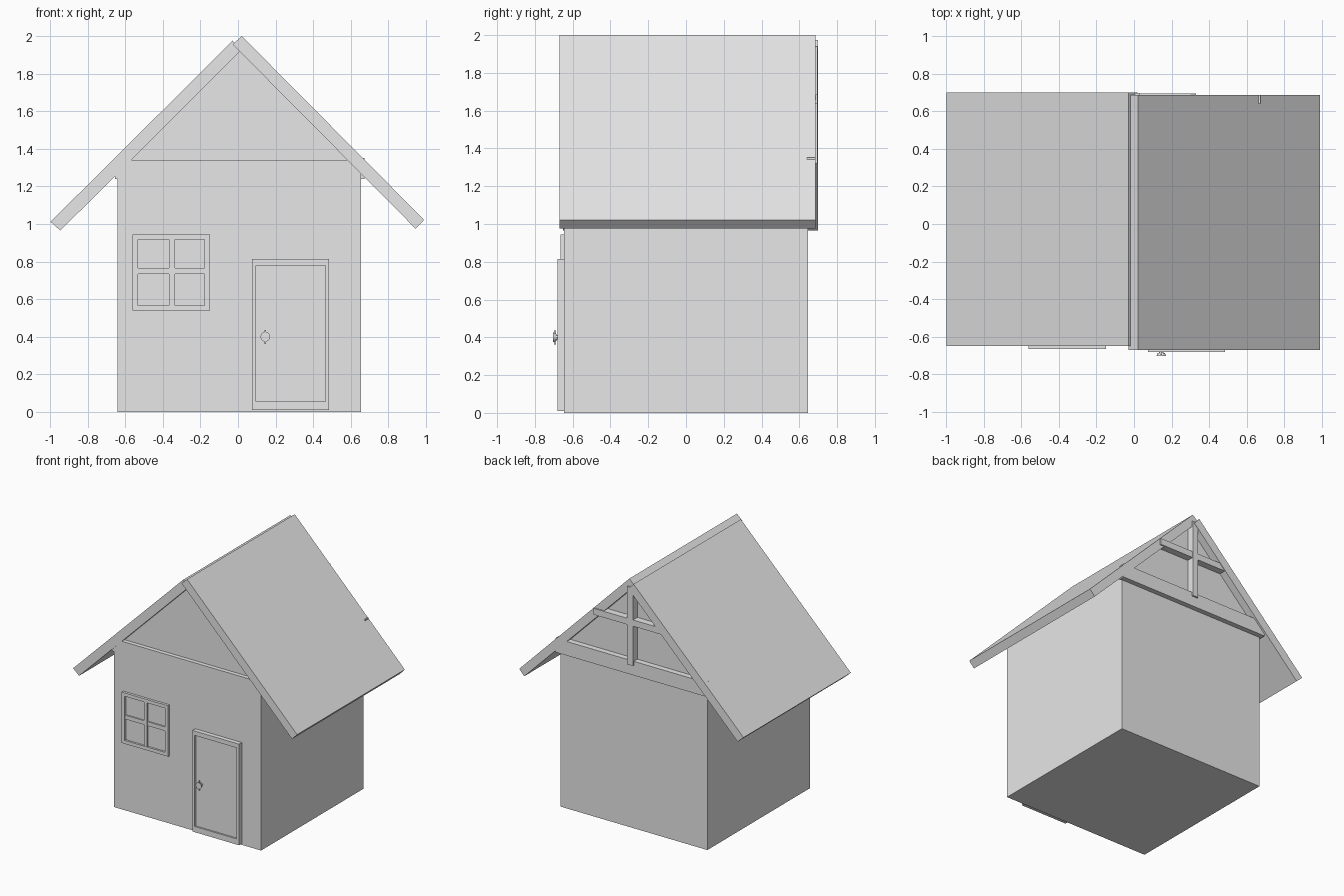
import bpy
import bmesh
from mathutils import Matrix

cube = bpy.data.objects.get("Cube")
if cube:
    bpy.data.objects.remove(cube, do_unlink=True)

GREY = (0.8, 0.8, 0.8, 1.0)
mat = bpy.data.materials.new("plain_grey")
mat.use_nodes = True
mat.diffuse_color = GREY
mat.node_tree.nodes["Principled BSDF"].inputs["Base Color"].default_value = GREY


def finish(name, bm):
    bmesh.ops.recalc_face_normals(bm, faces=bm.faces)
    mesh = bpy.data.meshes.new(name)
    bm.to_mesh(mesh)
    bm.free()
    mesh.materials.append(mat)
    obj = bpy.data.objects.new(name, mesh)
    bpy.context.collection.objects.link(obj)
    return obj


def prism(name, profile, y0, y1):
    """Extrude an (x, z) profile along y."""
    bm = bmesh.new()
    face = bm.faces.new([bm.verts.new((x, y0, z)) for x, z in profile])
    grown = bmesh.ops.extrude_face_region(bm, geom=[face])["geom"]
    verts = [g for g in grown if isinstance(g, bmesh.types.BMVert)]
    bmesh.ops.translate(bm, vec=(0, y1 - y0, 0), verts=verts)
    return finish(name, bm)


def box(name, x0, x1, y0, y1, z0, z1):
    return prism(name, [(x0, z0), (x1, z0), (x1, z1), (x0, z1)], y0, y1)


def frame(name, x0, x1, z0, z1, y0, y1, side, bottom, top):
    """Four bars around a rectangular opening."""
    box(name + "_left", x1 - side, x1, y0, y1, z0, z1)
    box(name + "_right", x0, x0 + side, y0, y1, z0, z1)
    box(name + "_bottom", x0 + side, x1 - side, y0, y1, z0, z0 + bottom)
    box(name + "_top", x0 + side, x1 - side, y0, y1, z1 - top, z1)


def turned(name, x, z, y0, y1, r0, r1, sides):
    """Round or tapered part whose axis runs along y."""
    bm = bmesh.new()
    place = Matrix.Translation((x, (y0 + y1) / 2, z)) @ Matrix.Rotation(1.5708, 4, "X")
    bmesh.ops.create_cone(bm, cap_ends=True, segments=sides, radius1=r0,
                          radius2=r1, depth=abs(y1 - y0), matrix=place)
    return finish(name, bm)


# House body and the set-back gable wall
box("walls", -0.64, 0.655, -0.645, 0.645, 0, 1.24)
prism("gable_wall", [(-0.64, 1.24), (0.655, 1.24), (0.655, 1.28),
                     (0.01, 1.93), (-0.64, 1.28)], -0.615, 0.64)

# Two roof slabs lapping at the ridge
prism("roof_left", [(0.02, 2.0), (-0.028, 1.955), (0.945, 0.975), (0.99, 1.022)],
      -0.67, 0.685)
prism("roof_right", [(-0.028, 1.975), (0.018, 1.925), (-0.945, 0.965), (-0.997, 1.012)],
      -0.65, 0.70)

# Gable beams and rear cross timbers
box("front_gable_beam", -0.655, 0.655, -0.648, -0.61, 1.24, 1.34)
box("back_gable_beam", -0.655, 0.672, 0.64, 0.685, 1.24, 1.352)
box("back_gable_post", -0.02, 0.03, 0.64, 0.697, 1.32, 1.94)
box("back_gable_crossbar", -0.28, 0.33, 0.64, 0.695, 1.635, 1.685)

# Door with raised frame, recessed panel and handle
box("door_panel", 0.08, 0.48, -0.667, -0.64, 0.015, 0.81)
frame("door_frame", 0.075, 0.485, 0.01, 0.815, -0.68, -0.64, 0.02, 0.045, 0.035)
turned("door_knob_stem", 0.145, 0.4, -0.69, -0.66, 0.012, 0.012, 8)
turned("door_knob", 0.145, 0.4, -0.703, -0.685, 0.018, 0.026, 12)
box("door_knob_bar", 0.141, 0.149, -0.698, -0.688, 0.362, 0.436)

# Window with raised frame and glazing bars
box("window_pane", -0.555, -0.155, -0.65, -0.64, 0.545, 0.94)
frame("window_frame", -0.56, -0.15, 0.54, 0.945, -0.665, -0.64, 0.028, 0.027, 0.027)
box("window_bar_upright", -0.366, -0.336, -0.663, -0.64, 0.56, 0.925)
box("window_bar_level", -0.54, -0.17, -0.661, -0.64, 0.735, 0.767)
